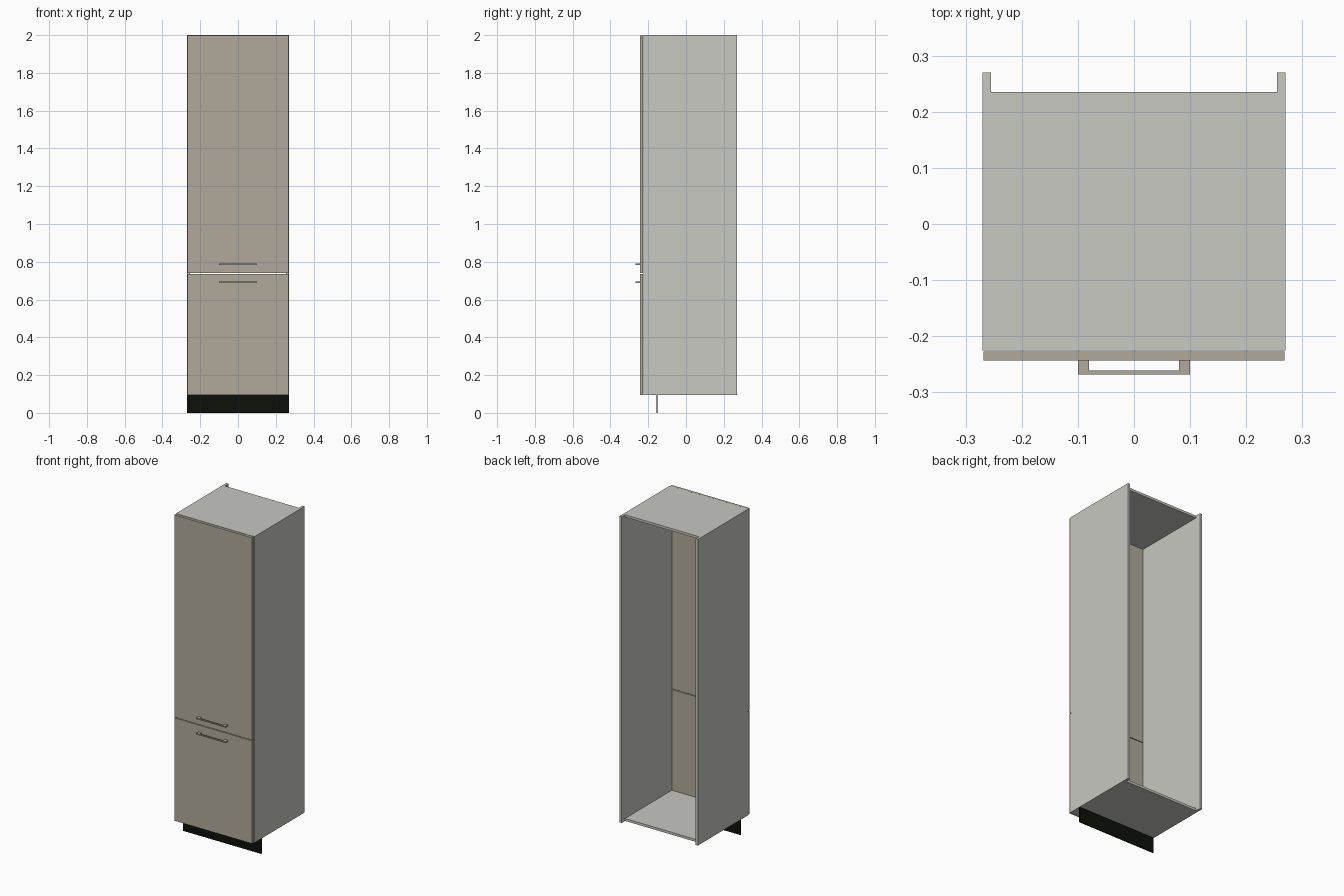
import bpy, bmesh

if "Cube" in bpy.data.objects:
    bpy.data.objects.remove(bpy.data.objects["Cube"])


def material(name, color):
    m = bpy.data.materials.new(name)
    m.diffuse_color = (*color, 1.0)
    m.use_nodes = True
    m.node_tree.nodes["Principled BSDF"].inputs["Base Color"].default_value = m.diffuse_color
    return m


carcass = material("pale grey", (0.571, 0.578, 0.533))
front = material("warm beige", (0.434, 0.402, 0.323))
black = material("plinth black", (0.004, 0.005, 0.003))


def prism(name, outline, z0, z1, mat):
    """Extrude an xy outline from z0 up to z1."""
    bm = bmesh.new()
    face = bm.faces.new([bm.verts.new((x, y, z0)) for x, y in outline])
    out = bmesh.ops.extrude_face_region(bm, geom=[face])
    verts = [g for g in out["geom"] if isinstance(g, bmesh.types.BMVert)]
    bmesh.ops.translate(bm, verts=verts, vec=(0, 0, z1 - z0))
    bmesh.ops.recalc_face_normals(bm, faces=bm.faces)
    mesh = bpy.data.meshes.new(name)
    bm.to_mesh(mesh)
    bm.free()
    mesh.materials.append(mat)
    obj = bpy.data.objects.new(name, mesh)
    bpy.context.collection.objects.link(obj)
    return obj


def box(name, x0, x1, y0, y1, z0, z1, mat):
    return prism(name, [(x0, y0), (x1, y0), (x1, y1), (x0, y1)], z0, z1, mat)


# Open-backed carcass: sides reach further back than top and bottom
box("left_side", -0.27, -0.255, -0.225, 0.27, 0.095, 2.0, carcass)
box("right_side", 0.255, 0.27, -0.225, 0.27, 0.095, 2.0, carcass)
box("top_panel", -0.255, 0.255, -0.225, 0.235, 1.985, 2.0, carcass)
box("bottom_panel", -0.255, 0.255, -0.225, 0.235, 0.095, 0.11, carcass)

# Doors with a narrow gap between them
box("lower_door", -0.268, 0.268, -0.243, -0.227, 0.096, 0.736, front)
box("upper_door", -0.268, 0.268, -0.243, -0.227, 0.740, 1.999, front)

# U-shaped handles
u_shape = [(-0.10, -0.243), (-0.10, -0.268), (0.10, -0.268), (0.10, -0.243),
           (0.08, -0.243), (0.08, -0.261), (-0.08, -0.261), (-0.08, -0.243)]
for name, z in (("lower_handle", 0.691), ("upper_handle", 0.787)):
    prism(name, u_shape, z - 0.0035, z + 0.0035, front)

# Recessed plinth
box("plinth", -0.27, 0.27, -0.157, -0.150, 0.0, 0.095, black)
